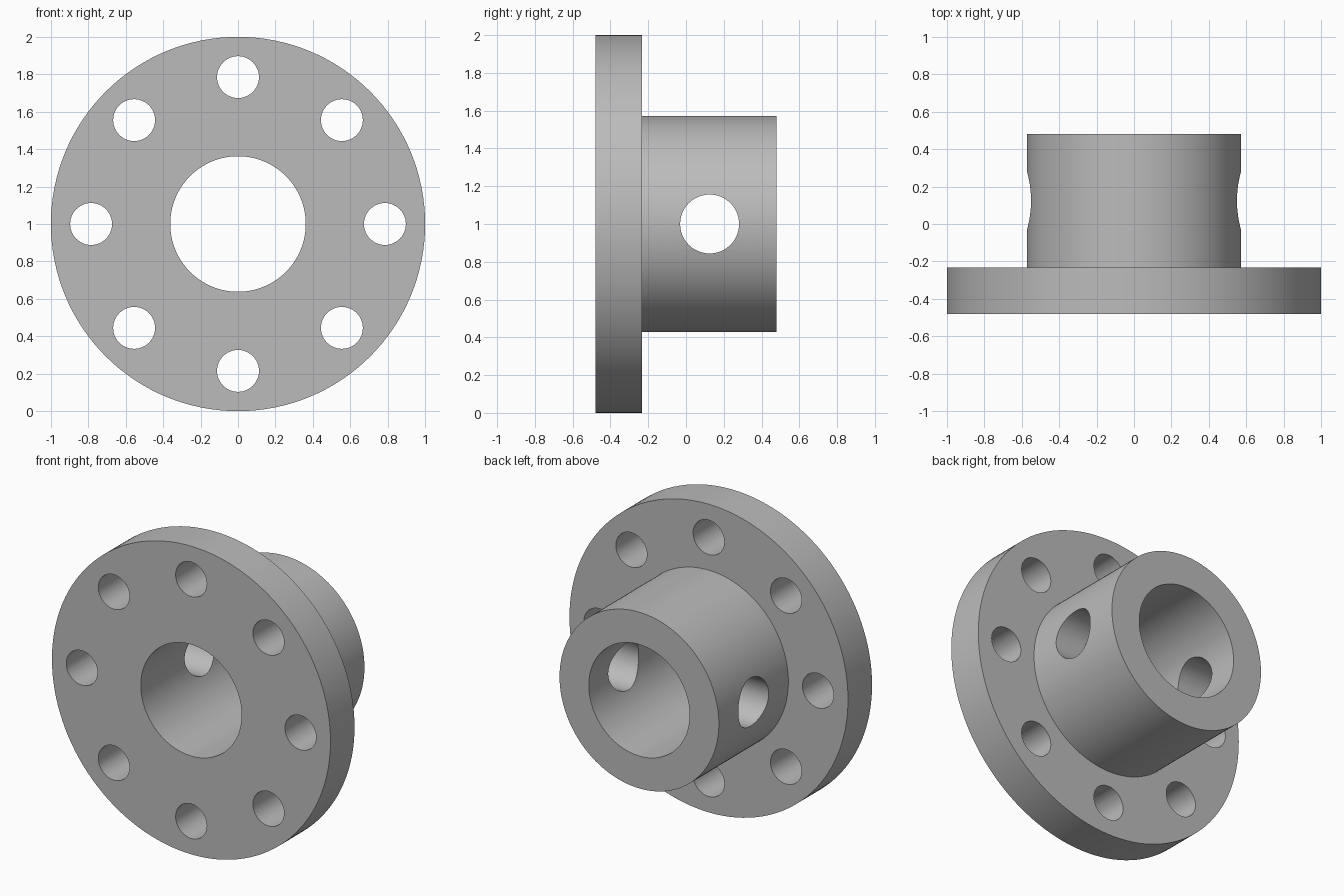
import bpy, bmesh, math
from mathutils import Matrix, Vector

if "Cube" in bpy.data.objects:
    bpy.data.objects.remove(bpy.data.objects["Cube"])

SEG = 128
CENTRE_Z = 1.0

grey = bpy.data.materials.new("plain_grey")
grey.diffuse_color = (0.5, 0.5, 0.5, 1)
grey.use_nodes = True
grey.node_tree.nodes["Principled BSDF"].inputs["Base Color"].default_value = grey.diffuse_color


def add_object(name, bm):
    bmesh.ops.recalc_face_normals(bm, faces=bm.faces)
    mesh = bpy.data.meshes.new(name)
    bm.to_mesh(mesh)
    bm.free()
    mesh.materials.append(grey)
    obj = bpy.data.objects.new(name, mesh)
    bpy.context.collection.objects.link(obj)
    return obj


def lathe(name, profile):
    """Spin a closed (radius, y) outline round the y axis at CENTRE_Z."""
    bm = bmesh.new()
    rings = []
    for i in range(SEG):
        a = 2 * math.pi * i / SEG
        rings.append([bm.verts.new((r * math.cos(a), y, CENTRE_Z + r * math.sin(a)))
                      for r, y in profile])
    n = len(profile)
    for i in range(SEG):
        p, q = rings[i], rings[(i + 1) % SEG]
        for j in range(n):
            k = (j + 1) % n
            bm.faces.new((p[j], p[k], q[k], q[j]))
    return add_object(name, bm)


def add_cylinder(bm, centre, radius, length, axis, segments):
    turn = Vector((0, 0, 1)).rotation_difference(Vector(axis)).to_matrix().to_4x4()
    bmesh.ops.create_cone(bm, cap_ends=True, segments=segments, radius1=radius,
                          radius2=radius, depth=length,
                          matrix=Matrix.Translation(centre) @ turn)


# Flange and hub with the bore, as one turned part
part = lathe("flanged_hub", [(0.362, -0.48), (1.0, -0.48), (1.0, -0.233),
                             (0.572, -0.233), (0.572, 0.48), (0.362, 0.48)])

# Cutter: ring of eight bolt holes and the cross hole through the hub
bm = bmesh.new()
for i in range(8):
    a = i * math.pi / 4
    add_cylinder(bm, (0.785 * math.cos(a), -0.36, CENTRE_Z + 0.785 * math.sin(a)),
                 0.112, 0.4, (0, 1, 0), 48)
add_cylinder(bm, (0, 0.125, CENTRE_Z), 0.156, 1.6, (1, 0, 0), 64)
cutter = add_object("hole_cutter", bm)
cutter.hide_render = True

cut = part.modifiers.new("holes", "BOOLEAN")
cut.operation = "DIFFERENCE"
cut.solver = "EXACT"
cut.object = cutter

bpy.context.view_layer.objects.active = part
part.select_set(True)
cutter.select_set(False)
bpy.ops.object.modifier_apply(modifier=cut.name)
bpy.data.objects.remove(cutter)

# Smooth round walls, crisp rims
bpy.ops.object.shade_smooth_by_angle(angle=math.radians(30))
